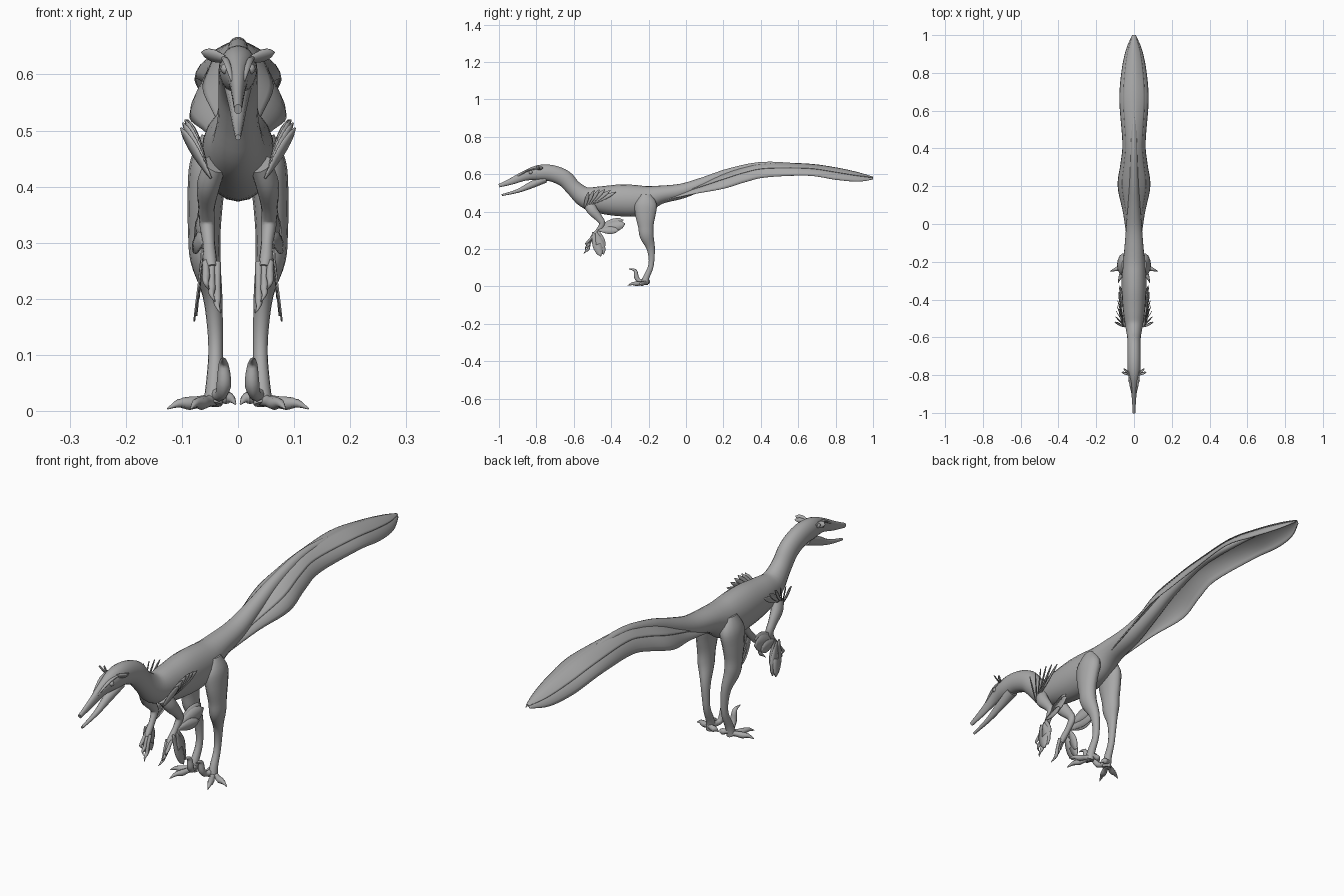
import bpy, bmesh, math
from mathutils import Vector

cube = bpy.data.objects.get("Cube")
if cube:
    bpy.data.objects.remove(cube)

grey = bpy.data.materials.new("plain grey")
grey.use_nodes = True
grey.diffuse_color = (.4, .4, .4, 1)
grey.node_tree.nodes["Principled BSDF"].inputs["Base Color"].default_value = grey.diffuse_color


def finish(name, bm, mirror=True, thickness=0):
    """Turn a bmesh into a smooth shaded object, mirrored across x if asked."""
    bmesh.ops.recalc_face_normals(bm, faces=bm.faces)
    mesh = bpy.data.meshes.new(name)
    bm.to_mesh(mesh)
    bm.free()
    mesh.materials.append(grey)
    obj = bpy.data.objects.new(name, mesh)
    bpy.context.collection.objects.link(obj)
    bpy.ops.object.select_all(action='DESELECT')
    obj.select_set(True)
    bpy.context.view_layer.objects.active = obj
    bpy.ops.object.shade_smooth_by_angle(angle=math.radians(50))
    if thickness:
        solid = obj.modifiers.new("thickness", 'SOLIDIFY')
        solid.thickness = thickness
        solid.offset = 0
    if mirror:
        obj.modifiers.new("mirror", 'MIRROR').use_clip = False
    return obj


def resample(rows, steps):
    """Catmull-Rom interpolation through rows of numbers."""
    rows = [Vector(r) for r in rows]
    result = []
    for i in range(len(rows) - 1):
        a, b = rows[max(i - 1, 0)], rows[i]
        c, d = rows[i + 1], rows[min(i + 2, len(rows) - 1)]
        for k in range(steps):
            t = k / steps
            result.append(b + (c - a) * (t / 2) + (a * 2 - b * 5 + c * 4 - d) * (t * t / 2)
                          + (b * 3 - a - c * 3 + d) * (t ** 3 / 2))
    return result + [rows[-1]]


def skin(bm, rings, closed):
    """Bridge consecutive rows of vertices with quads."""
    for lower, upper in zip(rings, rings[1:]):
        count = len(lower)
        for j in range(count if closed else count - 1):
            k = (j + 1) % count
            bm.faces.new((lower[j], lower[k], upper[k], upper[j]))


def add_tube(bm, rows, sides=12, steps=4):
    """Loft ellipses; each row is x, y, z, half width, half depth."""
    rows = resample(rows, steps)
    rings = []
    for i, row in enumerate(rows):
        ahead = rows[min(i + 1, len(rows) - 1)].to_3d()
        along = (ahead - rows[max(i - 1, 0)].to_3d()).normalized()
        across = Vector((1, 0, 0))
        across = (across - along * across.dot(along)).normalized()
        other = along.cross(across)
        ring = []
        for j in range(sides):
            a = math.tau * j / sides
            ring.append(bm.verts.new(row.to_3d() + across * math.cos(a) * max(row[3], .001)
                                     + other * math.sin(a) * max(row[4], .001)))
        rings.append(ring)
    skin(bm, rings, True)
    bm.faces.new(rings[0])
    bm.faces.new(rings[-1])


def tube(name, rows, sides=12, mirror=True):
    bm = bmesh.new()
    add_tube(bm, rows, sides)
    return finish(name, bm, mirror)


def spine(rows):
    return [(0, *row) for row in rows]


def digit(bm, points, radius):
    """A toe or finger that swells at the knuckles and ends in a pointed claw."""
    sizes = (1, .85, 1, .65, .1)
    add_tube(bm, [(*p, radius * s, radius * s) for p, s in zip(points, sizes)], 8)


def feathers(name, blades, facing):
    """Flat leaf shapes; each blade is base, tip, half width."""
    bm = bmesh.new()
    for base, tip, half in blades:
        base, tip = Vector(base), Vector(tip)
        across = (tip - base).cross(Vector(facing)).normalized()
        rings = []
        for i in range(9):
            t = i / 8
            width = half * (.12 + math.sin(math.pi * t ** 1.3) ** .7 * .88) if i < 8 else half * .05
            mid = base.lerp(tip, t)
            rings.append([bm.verts.new(mid + across * width * s) for s in (-1, 0, 1)])
        skin(bm, rings, False)
    return finish(name, bm, True, .003)


# Head, neck, trunk and tail in one continuous skin
tube("body", spine([
    (-1, .538, .007, .009), (-.93, .563, .011, .018), (-.86, .592, .018, .027),
    (-.79, .607, .032, .041), (-.72, .605, .035, .044), (-.65, .577, .035, .045),
    (-.6, .525, .036, .043), (-.54, .477, .046, .056), (-.46, .463, .058, .072),
    (-.35, .46, .065, .085), (-.24, .461, .063, .08), (-.14, .489, .052, .05),
    (-.02, .51, .042, .04), (.1, .553, .032, .033), (.25, .611, .023, .025),
    (.45, .651, .016, .016), (.8, .628, .006, .008)]), 20, False)
tube("lower_jaw", spine([
    (-.985, .488, .005, .005), (-.9, .51, .01, .01),
    (-.83, .541, .016, .018), (-.75, .575, .024, .02)]), mirror=False)

# Eyes and the ridges above them
bm = bmesh.new()
bmesh.ops.create_uvsphere(bm, u_segments=12, v_segments=8, radius=.01)
bmesh.ops.translate(bm, vec=(.021, -.83, .61), verts=bm.verts)
finish("eyes", bm)
tube("brow_ridges", [(.01, -.9, .588, .003, .003), (.02, -.84, .622, .006, .005),
                     (.028, -.78, .63, .003, .003)], 8)
feathers("brow_crests", [((.015, -.8, .625), (.065, -.785, .64), .012),
                         ((.02, -.8, .625), (.055, -.765, .636), .009)], (0, 1, .6))

# Tail vane: a pair of drooping sheets either side of the tail
vane = resample([  # y, ridge height, half width, edge height
    (-.13, .475, .03, .457), (.05, .535, .055, .495), (.2, .6, .085, .522),
    (.32, .638, .07, .558), (.43, .655, .06, .583), (.65, .65, .076, .592),
    (.8, .63, .066, .57), (.92, .604, .042, .56), (1, .58, .008, .572)], 5)


def vane_sheet(name, reach, lift):
    bm = bmesh.new()
    rings = []
    for y, ridge, half, edge in vane:
        ring = []
        for i in range(7):
            t = reach * i / 6
            ring.append(bm.verts.new((half * math.sin(t * math.pi / 2) ** .9, y,
                                      ridge + (edge - ridge) * t ** 1.3 + lift)))
        rings.append(ring)
    skin(bm, rings, False)
    finish(name, bm, True, .003)


vane_sheet("tail_vane", 1, 0)
vane_sheet("tail_covert", .5, .005)

# Hind legs from hip to ankle
tube("legs", [
    (.045, -.215, .49, .02, .03), (.052, -.215, .44, .034, .06), (.058, -.217, .38, .032, .055),
    (.06, -.215, .32, .029, .042), (.058, -.21, .27, .027, .038), (.046, -.19, .21, .018, .024),
    (.041, -.184, .15, .014, .016), (.04, -.19, .1, .013, .015),
    (.042, -.212, .05, .015, .017), (.045, -.222, .012, .017, .02)], 14)

# Feet: splayed walking toes, a rear toe and the raised sickle claw
bm = bmesh.new()
for path in (
        [(.045, -.215, .02), (.065, -.225, .018), (.085, -.235, .014), (.105, -.243, .014), (.126, -.25, .004)],
        [(.045, -.22, .02), (.055, -.242, .017), (.065, -.264, .014), (.075, -.287, .014), (.084, -.312, .004)],
        [(.042, -.21, .03), (.03, -.205, .026), (.02, -.203, .024), (.012, -.206, .022), (.004, -.212, .012)]):
    digit(bm, path, .012)
digit(bm, [(.04, -.22, .03), (.03, -.25, .03), (.025, -.265, .05),
           (.026, -.272, .085), (.027, -.305, .093)], .013)
finish("toes", bm)

# Arms and clawed fingers
tube("arms", [
    (.04, -.52, .44, .02, .03), (.052, -.5, .405, .021, .028), (.056, -.465, .365, .015, .02),
    (.055, -.448, .335, .014, .016), (.052, -.468, .3, .011, .013),
    (.05, -.492, .272, .012, .013), (.047, -.505, .255, .01, .011)])
bm = bmesh.new()
for shift in (-1, 0, 1):
    x, low = .047 + shift * .01, abs(shift - 1) * .02
    digit(bm, [(x, -.5, .265), (x, -.515, .25 - low / 2), (x, -.522, .24 - low),
               (x, -.535, .228 - low), (x - .006, -.528 - low / 2, .215 - low)], .007)
finish("fingers", bm)

# Arm feathers: one fan sweeping back, one hanging down
feathers("forearm_feathers", [
    ((.062, -.5, .29), (.078, -.455, .16), .024), ((.064, -.48, .29), (.074, -.44, .17), .022),
    ((.062, -.47, .3), (.07, -.44, .2), .02)], (1, 0, .2))
feathers("elbow_feathers", [
    ((.06, -.47, .3), (.075, -.325, .335), .03), ((.062, -.47, .3), (.08, -.36, .3), .02),
    ((.058, -.46, .32), (.07, -.335, .355), .022)], (1, 0, .2))

# Shoulder fan
fan = []
for i in range(6):
    t = i / 5
    fan.append(((.048 + t * .008, -.545 + t * .03, .415 + t * .02),
                (.102 - t * .02, -.52 + t * .145, .505 + math.sin(t * math.pi) * .015), .011))
feathers("shoulder_feathers", fan, (1, -.6, 0))
